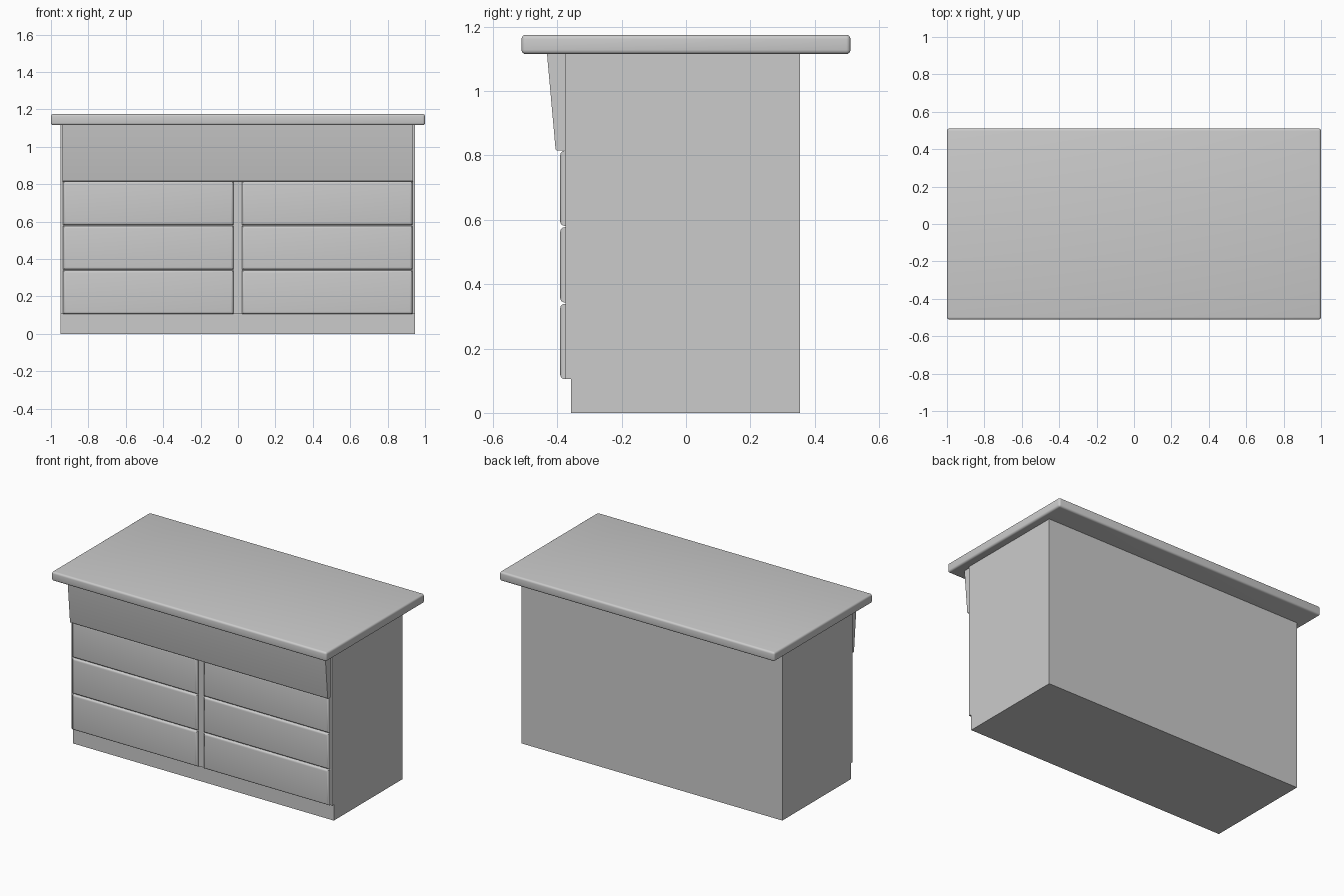
import bpy, bmesh

if "Cube" in bpy.data.objects:
    bpy.data.objects.remove(bpy.data.objects["Cube"])


def make_object(name, bm):
    bmesh.ops.recalc_face_normals(bm, faces=bm.faces)
    mesh = bpy.data.meshes.new(name)
    bm.to_mesh(mesh)
    bm.free()
    ob = bpy.data.objects.new(name, mesh)
    bpy.context.collection.objects.link(ob)
    return ob


def extrude_profile(name, profile, x0, x1):
    """Extrude a (y, z) outline along x."""
    bm = bmesh.new()
    face = bm.faces.new([bm.verts.new((x0, y, z)) for y, z in profile])
    ext = bmesh.ops.extrude_face_region(bm, geom=[face])
    verts = [v for v in ext["geom"] if isinstance(v, bmesh.types.BMVert)]
    bmesh.ops.translate(bm, verts=verts, vec=(x1 - x0, 0, 0))
    return make_object(name, bm)


def box(name, x, y, z, radius=0.0, test=None):
    """Box from (min, max) ranges; rounds the edges that pass the test."""
    ob = extrude_profile(name, [(y[0], z[0]), (y[1], z[0]), (y[1], z[1]), (y[0], z[1])], *x)
    round_edges(ob, radius, test or (lambda e: True))
    return ob


def round_edges(ob, radius, test):
    bm = bmesh.new()
    bm.from_mesh(ob.data)
    edges = [e for e in bm.edges if test(e)]
    bmesh.ops.bevel(bm, geom=edges, offset=radius, segments=4, profile=0.5, affect='EDGES')
    bm.to_mesh(ob.data)
    bm.free()
    bpy.ops.object.select_all(action='DESELECT')
    ob.select_set(True)
    bpy.context.view_layer.objects.active = ob
    bpy.ops.object.shade_smooth_by_angle()


FRONT = -0.375   # cabinet front plane
FACE = -0.391    # drawer front plane

# Cabinet body with recessed plinth
extrude_profile("cabinet_body", [(-0.357, 0), (0.355, 0), (0.355, 1.116), (FRONT, 1.116),
                                 (FRONT, 0.105), (-0.357, 0.105)], -0.949, 0.947)

# Counter top
box("counter_top", (-1, 1), (-0.511, 0.511), (1.115, 1.175), 0.013)

# Slanted panel under the counter top
panel = extrude_profile("slanted_panel", [(FRONT + 0.005, 0.815), (-0.405, 0.815), (-0.432, 1.116),
                                          (FRONT + 0.005, 1.116)], -0.938, 0.936)
round_edges(panel, 0.006, lambda e: all(v.co.y < -0.4 and v.co.z < 0.82 for v in e.verts))

# Drawer fronts, two columns of three, rounded around the face
for side, xr in (("left", (-0.935, -0.024)), ("right", (0.021, 0.932))):
    for i in range(3):
        z0 = 0.105 + i * 0.238
        box(f"drawer_{side}_{i + 1}", xr, (FACE, FRONT + 0.003), (z0, z0 + 0.234), 0.014,
            lambda e: all(v.co.y < FACE + 0.001 for v in e.verts))
